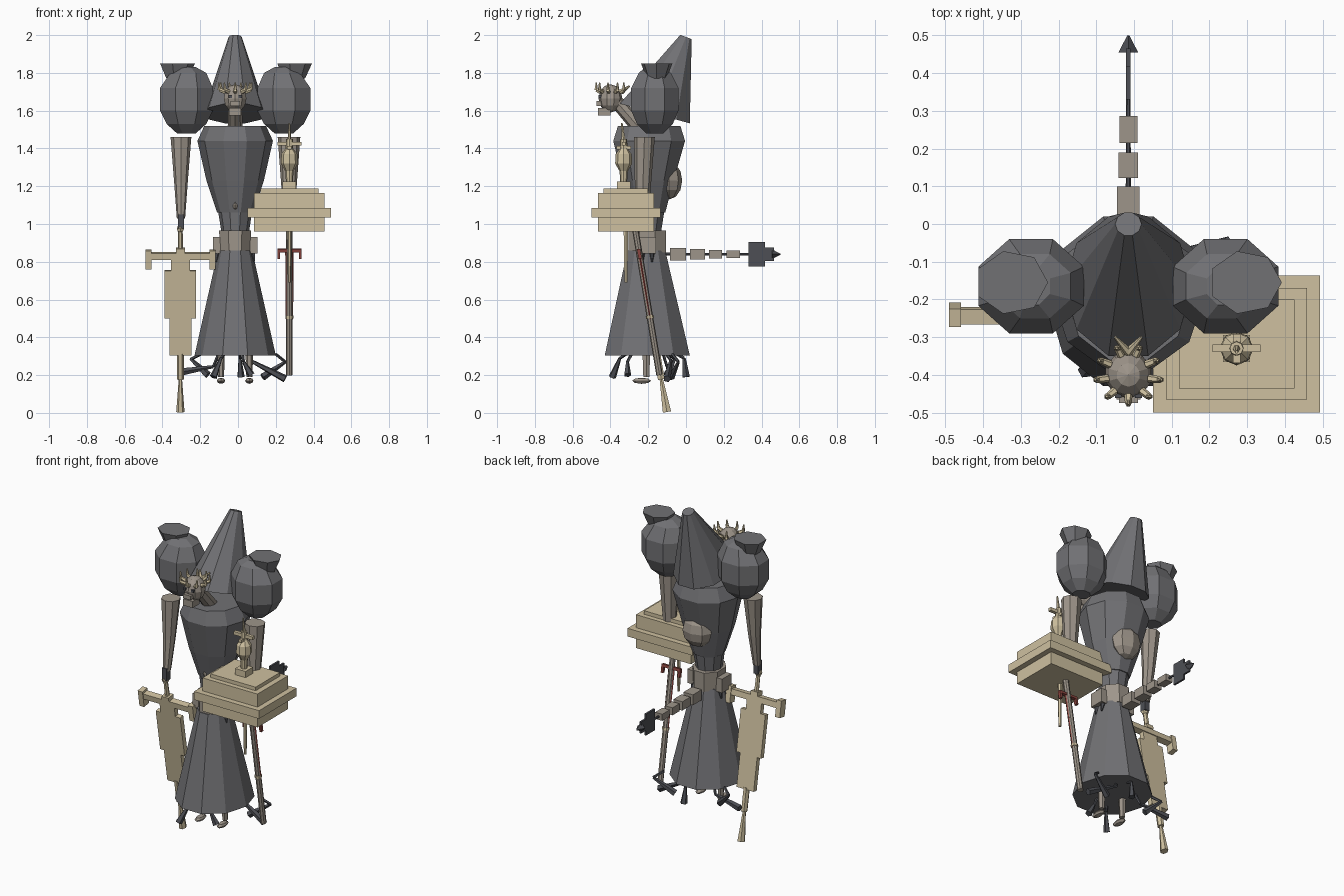
import bpy, bmesh, math
from mathutils import Matrix, Vector

CX = -0.015  # body centre line


def material(name, rgb):
    m = bpy.data.materials.new(name)
    m.diffuse_color = (*rgb, 1)
    return m


CLOTH = material("grey cloth", (0.165, 0.165, 0.175))
DARK = material("dark iron", (0.075, 0.078, 0.09))
BONE = material("taupe bone", (0.34, 0.30, 0.255))
GOLD = material("pale gold", (0.62, 0.53, 0.35))
RED = material("dull red", (0.26, 0.06, 0.05))


def finish(name, bm, mat, M=None):
    if M is not None:
        bm.transform(M)
    bmesh.ops.recalc_face_normals(bm, faces=bm.faces)
    me = bpy.data.meshes.new(name)
    bm.to_mesh(me)
    bm.free()
    me.materials.append(mat)
    ob = bpy.data.objects.new(name, me)
    bpy.context.collection.objects.link(ob)
    return ob


def loft(name, sections, n, mat, M=None, phase=0.0):
    """Stack of n-sided rings: (cx, cy, z, half width, half depth, tilt)."""
    bm = bmesh.new()
    ang = [2 * math.pi * i / n + phase for i in range(n)]
    kx, ky = (max(abs(f(a)) for a in ang) for f in (math.cos, math.sin))
    rings = []
    for s in sections:
        cx, cy, z, rx, ry = s[:5]
        tilt = s[5] if len(s) > 5 else 0
        rings.append([bm.verts.new((cx + rx * math.cos(a) / kx, cy + ry * math.sin(a) / ky,
                                    z + tilt * math.sin(a))) for a in ang])
    for lo, hi in zip(rings, rings[1:]):
        for i in range(n):
            j = (i + 1) % n
            bm.faces.new((lo[i], lo[j], hi[j], hi[i]))
    bm.faces.new(rings[0][::-1])
    bm.faces.new(rings[-1])
    return finish(name, bm, mat, M)


def box(name, x, y, z, mat, M=None):
    """Box from (min, max) on each axis."""
    bm = bmesh.new()
    bmesh.ops.create_cube(bm, size=1)
    for v in bm.verts:
        v.co = [(r[0] + r[1]) / 2 + c * (r[1] - r[0]) for c, r in zip(v.co, (x, y, z))]
    return finish(name, bm, mat, M)


def rod(name, a, b, r1, r2, mat, n=6, M=None):
    a, b = Vector(a), Vector(b)
    d = b - a
    T = Matrix.Translation(a) @ d.to_track_quat('Z', 'Y').to_matrix().to_4x4()
    if M is not None:
        T = M @ T
    return loft(name, [(0, 0, 0, r1, r1), (0, 0, d.length, r2, r2)], n, mat, T)


def ball(name, c, r, mat, seg=8, rings=6):
    bm = bmesh.new()
    bmesh.ops.create_uvsphere(bm, u_segments=seg, v_segments=rings, radius=1)
    return finish(name, bm, mat, Matrix.Translation(c) @ Matrix.Diagonal((*r, 1)))


# robe: skirt, waist, torso, hood
loft("skirt", [(CX, -0.205, 0.305, 0.215, 0.225), (CX, -0.21, 0.86, 0.09, 0.1)], 10, CLOTH)
loft("waist", [(CX, -0.205, 0.86, 0.07, 0.07), (CX, -0.205, 0.97, 0.075, 0.075),
               (CX, -0.2, 1.065, 0.09, 0.085)], 10, CLOTH)
loft("torso", [(CX, -0.2, 1.06, 0.095, 0.09), (CX, -0.2, 1.23, 0.152, 0.135),
               (CX, -0.195, 1.44, 0.2, 0.19), (CX, -0.195, 1.52, 0.163, 0.165)], 10, CLOTH)
loft("hood", [(CX, -0.165, 1.585, 0.17, 0.185, -0.055),
              (CX, 0.0, 1.99, 0.035, 0.03, -0.012)], 10, CLOTH)
ball("chest_gem", (CX, -0.29, 1.1), (0.015, 0.02, 0.025), BONE, 6, 4)
ball("back_pouch", (CX, -0.09, 1.23), (0.095, 0.07, 0.1), BONE)

# shoulder urns, mirrored about the body centre
for side, label in ((-1, "left"), (1, "right")):
    x = CX + side * 0.258
    loft(label + "_shoulder", [(x, -0.165, 1.48, 0.05, 0.045), (x, -0.165, 1.53, 0.105, 0.095),
                               (x, -0.165, 1.6, 0.14, 0.125), (x, -0.165, 1.72, 0.14, 0.125),
                               (x - side * 0.01, -0.165, 1.8, 0.095, 0.085),
                               (x, -0.165, 1.83, 0.05, 0.05)], 8, CLOTH, phase=math.pi / 8)
    x = CX + side * 0.31
    loft(label + "_shoulder_cap", [(x, -0.155, 1.77, 0.06, 0.052), (x, -0.155, 1.85, 0.097, 0.083)],
         7, CLOTH)

# arms and gripping hand
loft("left_arm", [(-0.302, -0.258, 1.03, 0.022, 0.024), (-0.302, -0.235, 1.22, 0.036, 0.036),
                  (-0.302, -0.22, 1.46, 0.055, 0.055)], 8, BONE)
loft("right_arm", [(0.27, -0.23, 1.15, 0.037, 0.04), (0.27, -0.22, 1.46, 0.06, 0.055)], 8, BONE)
box("left_hand", (-0.318, -0.286), (-0.285, -0.245), (0.975, 1.05), DARK)

# head, neck, jaw and crown of horns
rod("neck", (CX, -0.24, 1.5), (CX, -0.37, 1.65), 0.04, 0.035, BONE, 8)
ball("head", (CX, -0.4, 1.665), (0.063, 0.063, 0.075), BONE, 10, 6)
box("jaw", (CX - 0.032, CX + 0.032), (-0.465, -0.4), (1.575, 1.615), BONE)
box("snout", (CX - 0.025, CX + 0.025), (-0.475, -0.43), (1.625, 1.65), BONE)
for s in (-1, 1):
    box("eye", (CX + s * 0.027 - 0.009, CX + s * 0.027 + 0.009), (-0.462, -0.44), (1.668, 1.682), DARK)
for i in range(9):
    a = 2 * math.pi * i / 9 - math.pi / 2
    c, s = math.cos(a), math.sin(a)
    p = (CX + 0.055 * c, -0.4 + 0.055 * s, 1.7)
    q = (CX + 0.085 * c, -0.4 + 0.075 * s, 1.71)
    rod("crown_horn", p, q, 0.011, 0.009, GOLD)
    rod("crown_horn_tip", q, (q[0] + 0.004 * c, q[1], 1.75), 0.009, 0.003, GOLD)
for s in (-1, 1):
    rod("nape_horn", (CX, -0.34, 1.7), (CX + s * 0.035, -0.3, 1.73), 0.012, 0.004, GOLD)

# belt blocks
loft("belt", [(CX, -0.205, 0.85, 0.08, 0.1), (CX, -0.205, 0.965, 0.085, 0.1)], 8, BONE, phase=math.pi / 8)
for s in (-1, 1):
    x = CX + s * 0.09
    box("belt_block", (x - 0.028, x + 0.028), (-0.25, -0.16), (0.845, 0.93), BONE)
    for dy in (-0.23, -0.18):
        rod("belt_claw", (x, dy, 0.85), (x + s * 0.01, dy, 0.8), 0.014, 0.004, DARK)

# segmented tail
rod("tail_cord", (CX, -0.11, 0.84), (CX, 0.47, 0.84), 0.008, 0.005, DARK)
for y0, y1, w, h in ((-0.085, 0.0, 0.032, 0.032), (0.022, 0.1, 0.03, 0.027),
                     (0.122, 0.19, 0.026, 0.023), (0.215, 0.287, 0.024, 0.02)):
    box("tail_segment", (CX - w, CX + w), (y0, y1), (0.84 - h, 0.84 + h), BONE)
box("tail_plate", (CX - 0.006, CX + 0.006), (0.33, 0.418), (0.775, 0.905), DARK)
box("tail_link", (CX - 0.006, CX + 0.006), (0.418, 0.465), (0.805, 0.875), DARK)
rod("tail_tip", (CX, 0.455, 0.84), (CX, 0.5, 0.84), 0.026, 0.003, DARK, 4)

# stepped altar
AX, AY = 0.272, -0.318
for name, w, d, z0, z1 in (("altar_body", 0.187, 0.148, 0.96, 1.165),
                           ("altar_rim", 0.221, 0.182, 1.035, 1.085),
                           ("altar_top", 0.153, 0.118, 1.165, 1.187)):
    box(name, (AX - w, AX + w), (AY - d, AY + d), (z0, z1), GOLD)
rod("altar_pin", (AX, -0.318, 0.97), (AX, -0.318, 0.69), 0.012, 0.008, GOLD)

# ornate candlestick on the altar
IX, IY = 0.272, -0.33
box("candlestick_base", (IX - 0.036, IX + 0.036), (IY - 0.036, IY + 0.036), (1.185, 1.225), GOLD)
loft("candlestick", [(IX, IY, z, r, r) for z, r in ((1.22, 0.018), (1.28, 0.022), (1.32, 0.045),
                                                    (1.37, 0.042), (1.4, 0.02), (1.45, 0.018))], 8, GOLD)
box("candlestick_bar", (IX - 0.064, IX + 0.064), (IY - 0.01, IY + 0.01), (1.415, 1.435), GOLD)
box("candlestick_crossbar", (IX - 0.01, IX + 0.01), (IY - 0.038, IY + 0.038), (1.395, 1.412), GOLD)
rod("candlestick_spike", (IX, IY, 1.44), (IX, IY - 0.01, 1.535), 0.01, 0.004, GOLD)

# great sword, leaning forward at the top
S = Matrix.Translation((-0.305, -0.1, 0)) @ Matrix.Rotation(0.171, 4, 'X')
rod("sword_tip", (0, 0, 0.005), (0, 0, 0.18), 0.022, 0.009, GOLD, 6, S)
rod("sword_shank", (0, 0, 0.18), (0, 0, 0.32), 0.018, 0.018, GOLD, 6, S)
for w, z0, z1 in ((0.058, 0.31, 0.51), (0.083, 0.51, 0.765), (0.05, 0.765, 0.83)):
    box("sword_blade", (-w, w), (-0.015, 0.015), (z0, z1), GOLD, S)
box("sword_guard", (-0.185, 0.185), (-0.02, 0.02), (0.825, 0.86), GOLD, S)
for s in (-1, 1):
    box("guard_end", (s * 0.17 - 0.016, s * 0.17 + 0.016), (-0.024, 0.024), (0.775, 0.875), GOLD, S)
rod("sword_handle", (0, 0, 0.86), (0, 0, 1.0), 0.014, 0.012, GOLD, 6, S)
box("sword_collar", (-0.024, 0.024), (-0.024, 0.024), (0.86, 0.885), GOLD, S)
ball("sword_pommel", S @ Vector((0, 0, 0.99)), (0.022, 0.022, 0.022), GOLD, 6, 4)

# staff with red bracket
T = Matrix.Translation((0.272, -0.14, 0.2)) @ Matrix.Rotation(0.165, 4, 'X')
rod("staff", (0, 0, 0), (0, 0, 0.78), 0.017, 0.017, BONE, 8, T)
box("staff_bracket", (-0.063, 0.063), (-0.009, 0.009), (0.66, 0.677), RED, T)
for s in (-1, 1):
    box("bracket_hook", (s * 0.057 - 0.007, s * 0.057 + 0.007), (-0.009, 0.009), (0.625, 0.67), RED, T)
    rod("staff_strip", (s * 0.016, 0, 0.3), (s * 0.016, 0, 0.67), 0.004, 0.006, RED, 4, T)
rod("staff_ring", (0, 0, 0.305), (0, 0, 0.32), 0.021, 0.021, GOLD, 8, T)

# legs, feet and claws under the hem
for x in (-0.09, 0.06):
    rod("leg", (x, -0.21, 0.31), (x, -0.21, 0.19), 0.02, 0.016, BONE, 6)
    ball("foot", (x, -0.235, 0.17), (0.022, 0.05, 0.016), BONE, 8, 4)
for a, b in (((-0.13, -0.1, 0.245), (-0.31, -0.08, 0.215)), ((-0.25, -0.06, 0.285), (-0.16, -0.1, 0.2)),
             ((0.06, -0.08, 0.28), (0.25, -0.1, 0.18)), ((0.25, -0.04, 0.27), (0.13, -0.08, 0.19)),
             ((-0.09, -0.35, 0.29), (-0.13, -0.39, 0.19)), ((0.01, -0.01, 0.29), (0.015, 0.0, 0.19)),
             ((0.03, -0.31, 0.27), (0.07, -0.31, 0.2))):
    rod("hem_claw", a, b, 0.008, 0.02, DARK, 5)
    rod("hem_claw_root", a, (a[0] * 0.8, -0.2 + (a[1] + 0.2) * 0.8, 0.31), 0.008, 0.008, DARK, 5)
